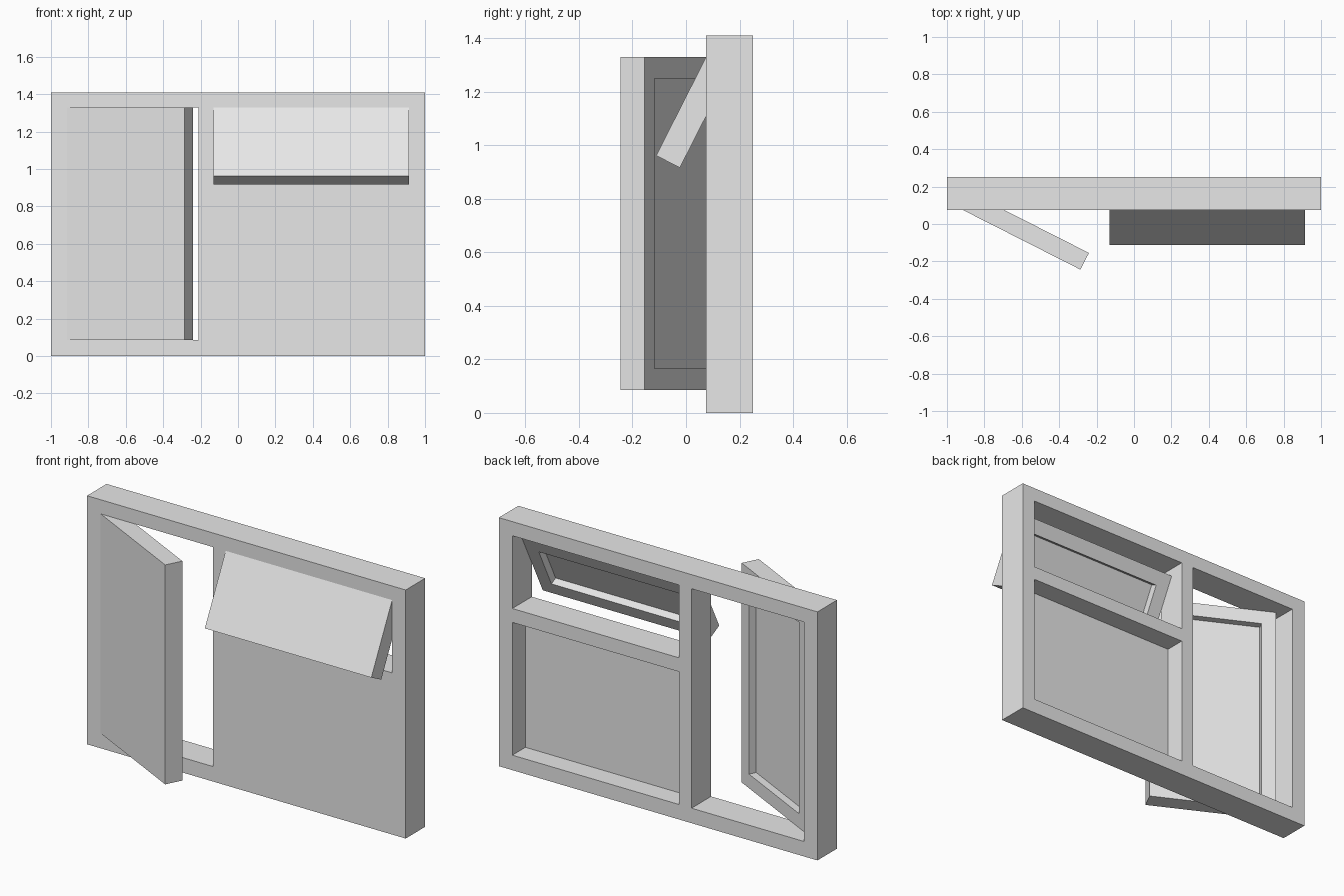
import bpy
import math
from mathutils import Vector

cube = bpy.data.objects.get("Cube")
if cube:
    bpy.data.objects.remove(cube, do_unlink=True)

grey = bpy.data.materials.new("light_grey")
grey.use_nodes = True
grey.diffuse_color = (0.8, 0.8, 0.8, 1)
grey.node_tree.nodes["Principled BSDF"].inputs["Base Color"].default_value = (0.8, 0.8, 0.8, 1)


def box(name, low, high):
    """Box between two corners, with its origin at the world origin."""
    low, high = Vector(low), Vector(high)
    bpy.ops.mesh.primitive_cube_add(size=1)
    obj = bpy.context.object
    obj.name = name
    for v in obj.data.vertices:
        v.co = (low + high) / 2 + v.co * (high - low)
    obj.data.materials.append(grey)
    return obj


def cut(obj, low, high):
    """Cut a box-shaped pocket or opening."""
    cutter = box("cutter", low, high)
    cutter.hide_render = True
    mod = obj.modifiers.new("opening", 'BOOLEAN')
    mod.operation = 'DIFFERENCE'
    mod.solver = 'EXACT'
    mod.object = cutter
    bpy.context.view_layer.objects.active = obj
    bpy.ops.object.modifier_apply(modifier=mod.name)
    bpy.data.objects.remove(cutter, do_unlink=True)


BORDER = 0.08
FRONT, BACK = 0.075, 0.25
BOTTOM, TOP = 0.085, 1.33
LEFT, RIGHT = -0.915, 0.915
MULLION = (-0.21, -0.13)
TRANSOM = (0.838, 0.917)
THICK, PANE = 0.1, 0.058
SWING = math.radians(-26.9)

# Outer frame with two openings and one closed lower pane
frame = box("window_frame", (-1, FRONT, 0), (1, BACK, 1.41))
cut(frame, (LEFT, -1, BOTTOM), (MULLION[0], 1, TOP))
cut(frame, (MULLION[1], -1, TRANSOM[1]), (RIGHT, 1, TOP))
cut(frame, (MULLION[1], FRONT + PANE, BOTTOM), (RIGHT, 1, TRANSOM[0]))


def sash(name, low, high, hinge, rotation):
    """Swinging sash with a recessed pane on its back."""
    obj = box(name, (low[0], 0, low[1]), (high[0], THICK, high[1]))
    cut(obj, (low[0] + BORDER, PANE, low[1] + BORDER),
        (high[0] - BORDER, 1, high[1] - BORDER))
    obj.location = hinge
    obj.rotation_euler = rotation


# Side-hung sash and top-hung sash, both swung open to the front
sash("side_sash", (0, 0), (MULLION[0] - LEFT, TOP - BOTTOM),
     (LEFT, FRONT, BOTTOM), (0, 0, SWING))
sash("top_sash", (MULLION[1], TRANSOM[1] - TOP), (RIGHT, 0),
     (0, FRONT, TOP), (SWING, 0, 0))
